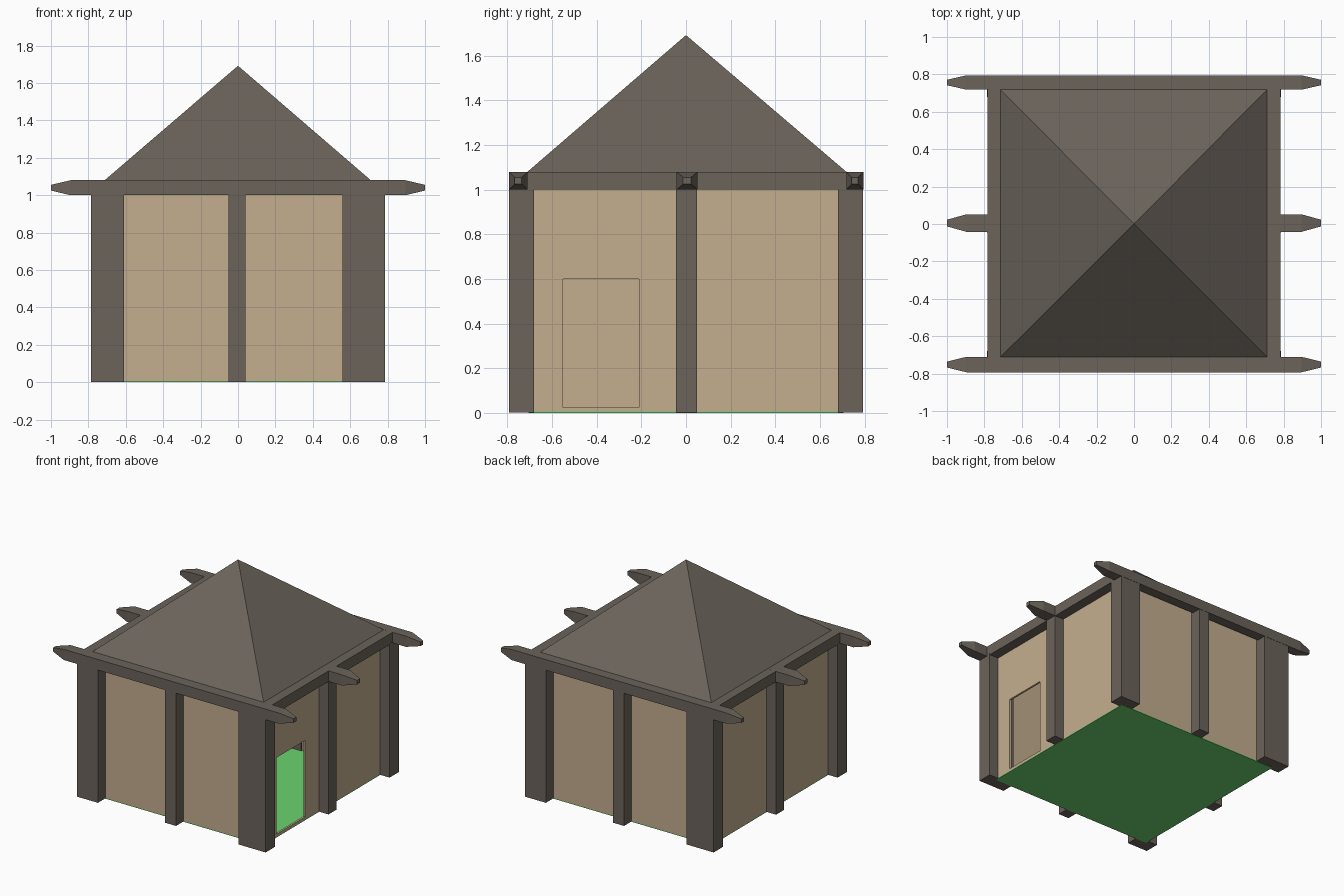
import bpy, bmesh
from mathutils import Matrix

if "Cube" in bpy.data.objects:
    bpy.data.objects.remove(bpy.data.objects["Cube"])


def material(name, rgb):
    m = bpy.data.materials.new(name)
    lin = [((c / 255 + 0.055) / 1.055) ** 2.4 for c in rgb]
    m.diffuse_color = (*lin, 1)
    m.use_nodes = True
    m.node_tree.nodes["Principled BSDF"].inputs["Base Color"].default_value = m.diffuse_color
    return m


WOOD = material("dark_wood", (107, 99, 91))
PLASTER = material("tan_plaster", (196, 174, 143))
GRASS = material("green_floor", (107, 211, 110))


def finish(name, bm, mat):
    bmesh.ops.recalc_face_normals(bm, faces=bm.faces)
    me = bpy.data.meshes.new(name)
    bm.to_mesh(me)
    bm.free()
    me.materials.append(mat)
    ob = bpy.data.objects.new(name, me)
    bpy.context.collection.objects.link(ob)
    return ob


def add_box(bm, x, y, z):
    """Axis aligned box from three (min, max) pairs."""
    size = [b - a for a, b in (x, y, z)]
    mid = [(a + b) / 2 for a, b in (x, y, z)]
    mat = Matrix.Translation(mid) @ Matrix.Diagonal((*size, 1))
    bmesh.ops.create_cube(bm, size=1, matrix=mat)


def box(name, x, y, z, mat):
    bm = bmesh.new()
    add_box(bm, x, y, z)
    return finish(name, bm, mat)


# Floor plate
box("floor", (-0.705, 0.705), (-0.705, 0.705), (0, 0.006), GRASS)

# Thin plaster walls
W, T = 0.705, 0.015
box("front_wall", (-W, W), (-W, -W + T), (0.006, 1.02), PLASTER)
box("back_wall", (-W, W), (W - T, W), (0.006, 1.02), PLASTER)
side = (-W + T, W - T)
box("left_wall", (-W, -W + T), side, (0.006, 1.02), PLASTER)
right_wall = box("right_wall", (W - T, W), side, (0.006, 1.02), PLASTER)

# Doorway cut through the right wall
cutter = box("door_cutter", (0.6, 0.8), (-0.55, -0.21), (0.025, 0.60), PLASTER)
cutter.hide_render = True
cutter.hide_viewport = True
cut = right_wall.modifiers.new("doorway", 'BOOLEAN')
cut.operation = 'DIFFERENCE'
cut.solver = 'EXACT'
cut.object = cutter

# Posts: the back repeats the front turned half way round
POST_Z = (0.002, 1.01)
for label, s in (("front", 1), ("back", -1)):
    for part, a, b in (("narrow_corner", -0.785, -0.61),
                       ("middle", -0.05, 0.04),
                       ("wide_corner", 0.56, 0.785)):
        xs = tuple(sorted((a * s, b * s)))
        ys = tuple(sorted((-0.793 * s, -0.68 * s)))
        box(f"{label}_{part}_post", xs, ys, POST_Z, WOOD)
for label, s in (("left", -1), ("right", 1)):
    xs = tuple(sorted((0.68 * s, 0.785 * s)))
    box(f"{label}_middle_post", xs, (-0.045, 0.05), POST_Z, WOOD)


# Long beams with pointed ends
def beam(name, y0, y1):
    bm = bmesh.new()
    z0, z1 = 1.0, 1.08
    yc, zc = (y0 + y1) / 2, (z0 + z1) / 2
    rings = []
    for x, k in ((-1, 0.38), (-0.895, 1), (0.895, 1), (1, 0.38)):
        hy, hz = k * (y1 - y0) / 2, k * (z1 - z0) / 2
        rings.append([bm.verts.new((x, yc + a * hy, zc + b * hz))
                      for a, b in ((-1, -1), (1, -1), (1, 1), (-1, 1))])
    for r, q in zip(rings, rings[1:]):
        for i in range(4):
            j = (i + 1) % 4
            bm.faces.new((r[i], r[j], q[j], q[i]))
    bm.faces.new(rings[0])
    bm.faces.new(rings[-1])
    finish(name, bm, WOOD)


beam("front_beam", -0.793, -0.71)
beam("middle_beam", -0.042, 0.052)
beam("back_beam", 0.718, 0.795)

# Side plates joining the beams
for label, s in (("left", -1), ("right", 1)):
    xs = tuple(sorted((0.68 * s, 0.783 * s)))
    box(f"{label}_plate", xs, (-0.75, 0.75), (1.0, 1.0799), WOOD)

# Pyramid roof
bm = bmesh.new()
base = [bm.verts.new((x, y, 1.08)) for x, y in
        ((-0.713, -0.71), (0.71, -0.71), (0.71, 0.718), (-0.713, 0.718))]
apex = bm.verts.new((0, 0, 1.692))
bm.faces.new(base)
for i in range(4):
    bm.faces.new((base[i], base[(i + 1) % 4], apex))
finish("roof", bm, WOOD)
